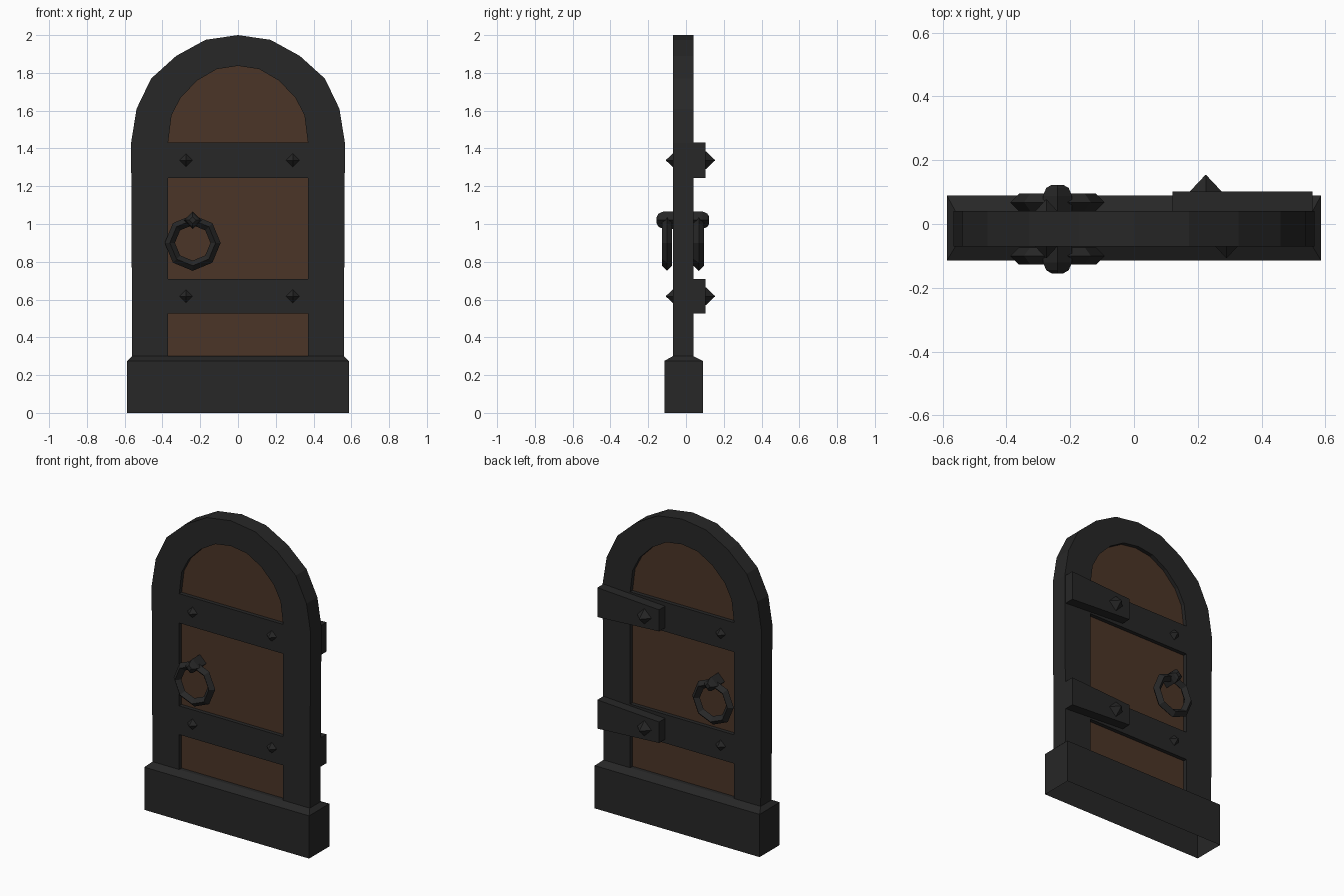
import bpy, bmesh
from math import sin, cos, pi

if "Cube" in bpy.data.objects:
    bpy.data.objects.remove(bpy.data.objects["Cube"])


def material(name, rgb):
    m = bpy.data.materials.new(name)
    m.diffuse_color = (*rgb, 1)
    m.use_nodes = True
    m.node_tree.nodes["Principled BSDF"].inputs["Base Color"].default_value = m.diffuse_color
    return m


IRON = material("iron", (0.02, 0.02, 0.02))
WOOD = material("wood", (0.07, 0.035, 0.02))
FRONT, BACK = -0.07, 0.04


def finish(name, bm, mat):
    bmesh.ops.recalc_face_normals(bm, faces=bm.faces)
    me = bpy.data.meshes.new(name)
    bm.to_mesh(me)
    bm.free()
    me.materials.append(mat)
    ob = bpy.data.objects.new(name, me)
    bpy.context.collection.objects.link(ob)
    return ob


def loft(name, rings, mat, cap_start=True, cap_end=True, closed=False):
    """Skin a series of equal-length point rings."""
    bm = bmesh.new()
    vs = [[bm.verts.new(p) for p in r] for r in rings]
    n = len(rings[0])
    for k in range(len(vs) if closed else len(vs) - 1):
        a, b = vs[k], vs[(k + 1) % len(vs)]
        for i in range(n):
            j = (i + 1) % n
            bm.faces.new((a[i], a[j], b[j], b[i]))
    if not closed:
        if cap_start:
            bm.faces.new(vs[0])
        if cap_end:
            bm.faces.new(vs[-1])
    return finish(name, bm, mat)


def prism(name, xz, y0, y1, mat):
    return loft(name, [[(x, y, z) for x, z in xz] for y in (y0, y1)], mat)


def diamond(x, y, z, r):
    return [(x + r * cos(i * pi / 2), y, z + r * sin(i * pi / 2)) for i in range(4)]


def mirrored(half):
    """Right half of an outline, ending at the apex, to the full outline."""
    return half + [(-x, z) for x, z in reversed(half[:-1])]


# arched frame: outer and inner outlines skinned front and back
outer = mirrored([(0.56, 0.3), (0.566, 1.43), (0.537, 1.61), (0.46, 1.77),
                  (0.327, 1.89), (0.172, 1.975), (0, 2.0)])
inner = mirrored([(0.37, 0.3), (0.37, 1.43), (0.352, 1.575), (0.303, 1.67),
                  (0.215, 1.76), (0.112, 1.82), (0, 1.837)])
bm = bmesh.new()
loops = [[bm.verts.new((x, y, z)) for x, z in path]
         for path, y in ((outer, FRONT), (inner, FRONT), (inner, BACK), (outer, BACK))]
for k in range(4):
    a, b = loops[k], loops[(k + 1) % 4]
    for i in range(len(a) - 1):
        bm.faces.new((a[i], a[i + 1], b[i + 1], b[i]))
for end in (0, -1):
    bm.faces.new([l[end] for l in loops])
finish("door_frame", bm, IRON)

# recessed wooden panel
prism("wood_panel", inner, FRONT + 0.025, BACK - 0.025, WOOD)


# hollow plinth with a chamfered top
def rect(x, y0, y1, z):
    return [(-x, y0, z), (x, y0, z), (x, y1, z), (-x, y1, z)]


loft("plinth", [rect(0.587, -0.115, 0.09, 0), rect(0.587, -0.115, 0.09, 0.275),
                rect(0.56, FRONT, BACK, 0.3)], IRON, cap_start=False)


# pyramid studs
def stud(name, x, y, z, r, tip):
    loft(name, [diamond(x, y, z, r), diamond(x, tip, z, 0.001)], IRON)


# cross bands with their studs and rear hinge plates
for label, z0, z1 in (("lower", 0.525, 0.71), ("upper", 1.243, 1.432)):
    zc = (z0 + z1) / 2
    prism(label + "_band", [(-0.37, z0), (0.37, z0), (0.37, z1), (-0.37, z1)],
          FRONT, BACK, IRON)
    prism(label + "_hinge_plate", [(0.12, z0 + 0.025), (0.56, z0), (0.56, z1), (0.12, z1 - 0.025)],
          BACK - 0.01, 0.102, IRON)
    stud(label + "_front_stud_left", -0.275, FRONT, zc, 0.035, -0.107)
    stud(label + "_front_stud_right", 0.29, FRONT, zc, 0.035, -0.107)
    stud(label + "_back_stud", -0.275, BACK, zc, 0.035, 0.077)
    stud(label + "_hinge_stud", 0.225, 0.102, zc, 0.05, 0.154)

# handle spindle through the door, with tapered ends
spindle = [(-0.155, 0.018), (-0.145, 0.035), (-0.12, 0.046),
           (0.088, 0.046), (0.113, 0.035), (0.123, 0.018)]
loft("handle_spindle", [diamond(-0.24, y, 1.02, r) for y, r in spindle], IRON)

# octagonal pull rings with a diamond section
for label, yc in (("front", -0.1), ("back", 0.068)):
    rings = []
    for i in range(8):
        t = i * pi / 4
        rings.append([(-0.24 + (0.121 + 0.027 * cos(s * pi / 2)) * cos(t),
                       yc + 0.027 * sin(s * pi / 2),
                       0.9 + (0.121 + 0.027 * cos(s * pi / 2)) * sin(t)) for s in range(4)])
    loft(label + "_pull_ring", rings, IRON, closed=True)
